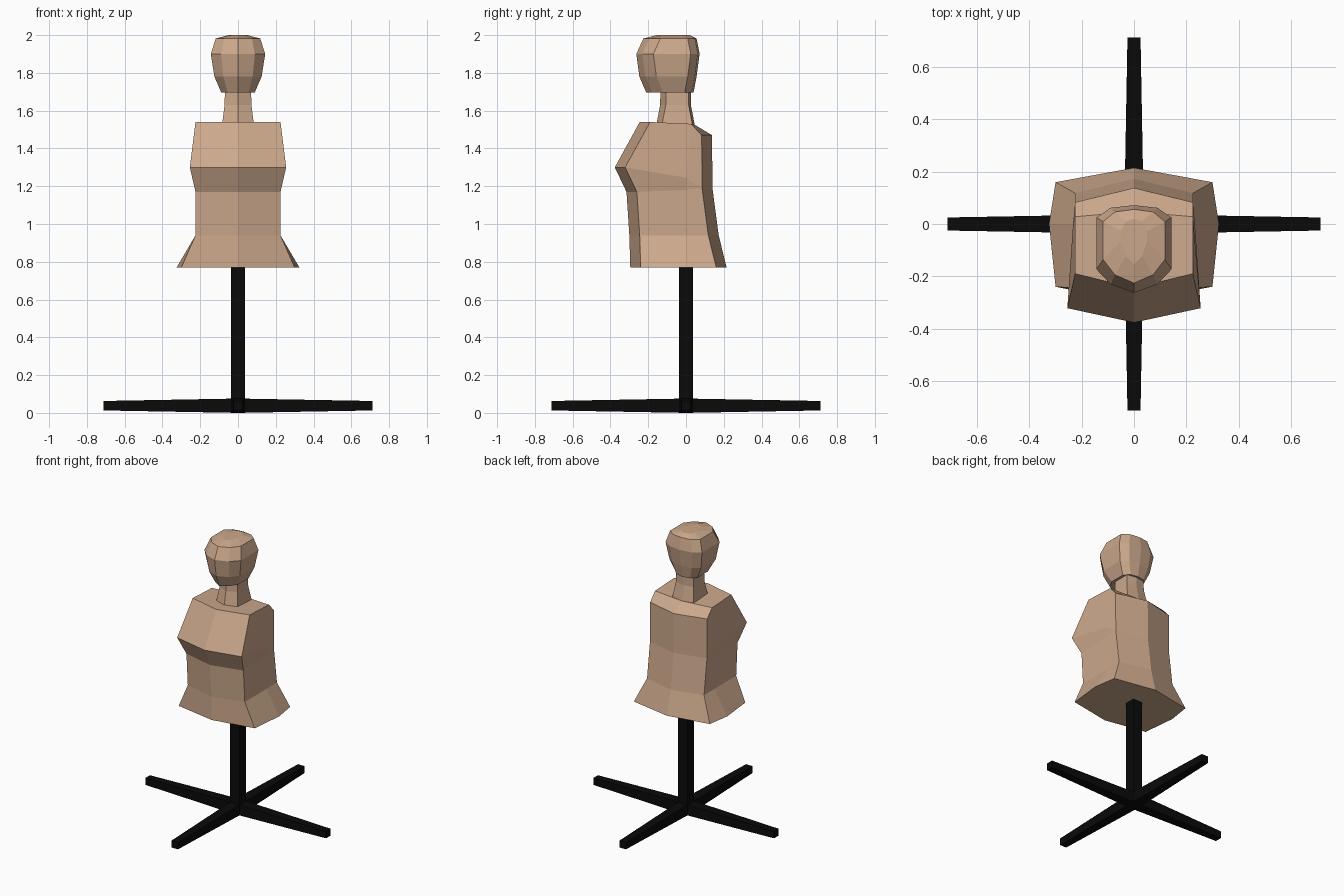
import bpy
import bmesh
import math
from mathutils import Matrix

default = bpy.data.objects.get("Cube")
if default:
    bpy.data.objects.remove(default, do_unlink=True)


def make_material(name, colour):
    mat = bpy.data.materials.new(name)
    mat.use_nodes = True
    mat.diffuse_color = colour
    shader = mat.node_tree.nodes["Principled BSDF"]
    shader.inputs["Base Color"].default_value = colour
    shader.inputs["Roughness"].default_value = 0.8
    return mat


skin = make_material("tan skin", (0.60, 0.39, 0.26, 1))
black = make_material("black metal", (0.003, 0.003, 0.003, 1))


def finish(name, bm, material):
    bmesh.ops.remove_doubles(bm, verts=bm.verts[:], dist=0.0005)
    bmesh.ops.recalc_face_normals(bm, faces=bm.faces[:])
    mesh = bpy.data.meshes.new(name)
    bm.to_mesh(mesh)
    bm.free()
    mesh.materials.append(material)
    obj = bpy.data.objects.new(name, mesh)
    bpy.context.collection.objects.link(obj)
    return obj


def loft(name, half_rings, material):
    """Skin half rings (front centre to back centre) mirrored across x."""
    bm = bmesh.new()
    rings = []
    for half in half_rings:
        mirrored = [(-x, y, z) for x, y, z in reversed(half[1:-1])]
        rings.append([bm.verts.new(p) for p in half + mirrored])
    count = len(rings[0])
    for low, high in zip(rings, rings[1:]):
        for i in range(count):
            j = (i + 1) % count
            bm.faces.new((low[i], low[j], high[j], high[i]))
    bm.faces.new(rings[0])
    bm.faces.new(rings[-1])
    return finish(name, bm, material)


# Torso: hem, waist, under bust, bust, shoulders, then the collar
def torso_ring(z_front, z_back, w_front, w_side, w_back, y_front, y_back,
               y_side=0.0, z_side=None):
    if z_side is None:
        z_side = (z_front + z_back) / 2
    bulge = 0.055
    return [(0, y_front - bulge, z_front), (w_front, y_front, z_front),
            (w_side, y_side, z_side),
            (w_back, y_back, z_back), (0, y_back + bulge, z_back)]


w = 0.225
torso = [
    torso_ring(0.77, 0.77, 0.30, 0.325, 0.30, -0.24, 0.16),
    torso_ring(0.94, 0.94, w, w, w, -0.245, 0.118),
    torso_ring(1.17, 1.19, w, w, w, -0.26, 0.085),
    torso_ring(1.30, 1.19, 0.255, 0.233, w, -0.322, 0.085),
    torso_ring(1.54, 1.47, w, w, w, -0.19, 0.083, 0.028, 1.53),
]
shoulder = torso[-1]
torso.append(shoulder[:3] + [shoulder[2], (0, 0.047, 1.525)])
loft("torso", torso, skin)


# Neck
def neck_ring(z, w, y_front, y_back):
    return [(0, y_front, z), (w, y_front + 0.03, z),
            (w, y_back - 0.012, z), (0, y_back, z)]


loft("neck", [
    neck_ring(1.51, 0.086, -0.16, 0.049),
    neck_ring(1.63, 0.071, -0.137, 0.026),
    neck_ring(1.72, 0.069, -0.135, 0.026),
], skin)


# Head: chin, jaw, temples, crown edge, crown
def head_ring(z, w, y_front, y_back):
    return [(0, y_front, z), (w * 0.62, y_front + 0.032, z),
            (w, y_front + 0.09, z), (w, y_back - 0.047, z),
            (w * 0.62, y_back - 0.01, z), (0, y_back, z)]


loft("head", [
    head_ring(1.695, 0.088, -0.21, 0.04),
    head_ring(1.78, 0.125, -0.247, 0.056),
    head_ring(1.90, 0.144, -0.263, 0.072),
    head_ring(1.982, 0.118, -0.226, 0.056),
    head_ring(2.0, 0.05, -0.155, 0.02),
], skin)


# Stand: square pole and four tapered feet
def tapered_bar(name, length, half_start, half_end, transform):
    bm = bmesh.new()
    bmesh.ops.create_cone(bm, cap_ends=True, segments=4,
                          radius1=half_start * math.sqrt(2),
                          radius2=half_end * math.sqrt(2), depth=length)
    turn = Matrix.Rotation(math.pi / 4, 4, "Z")
    lift = Matrix.Translation((0, 0, length / 2))
    bm.transform(transform @ lift @ turn)
    return finish(name, bm, black)


tapered_bar("pole", 0.76, 0.036, 0.036, Matrix.Translation((0, 0, 0.03)))
hub = Matrix.Translation((0, 0, 0.038))
tip = Matrix.Rotation(math.pi / 2, 4, "Y")
for i, side in enumerate(("left", "back", "right", "front")):
    spin = Matrix.Rotation(i * math.pi / 2, 4, "Z")
    tapered_bar(side + "_foot", 0.713, 0.038, 0.025, hub @ spin @ tip)
